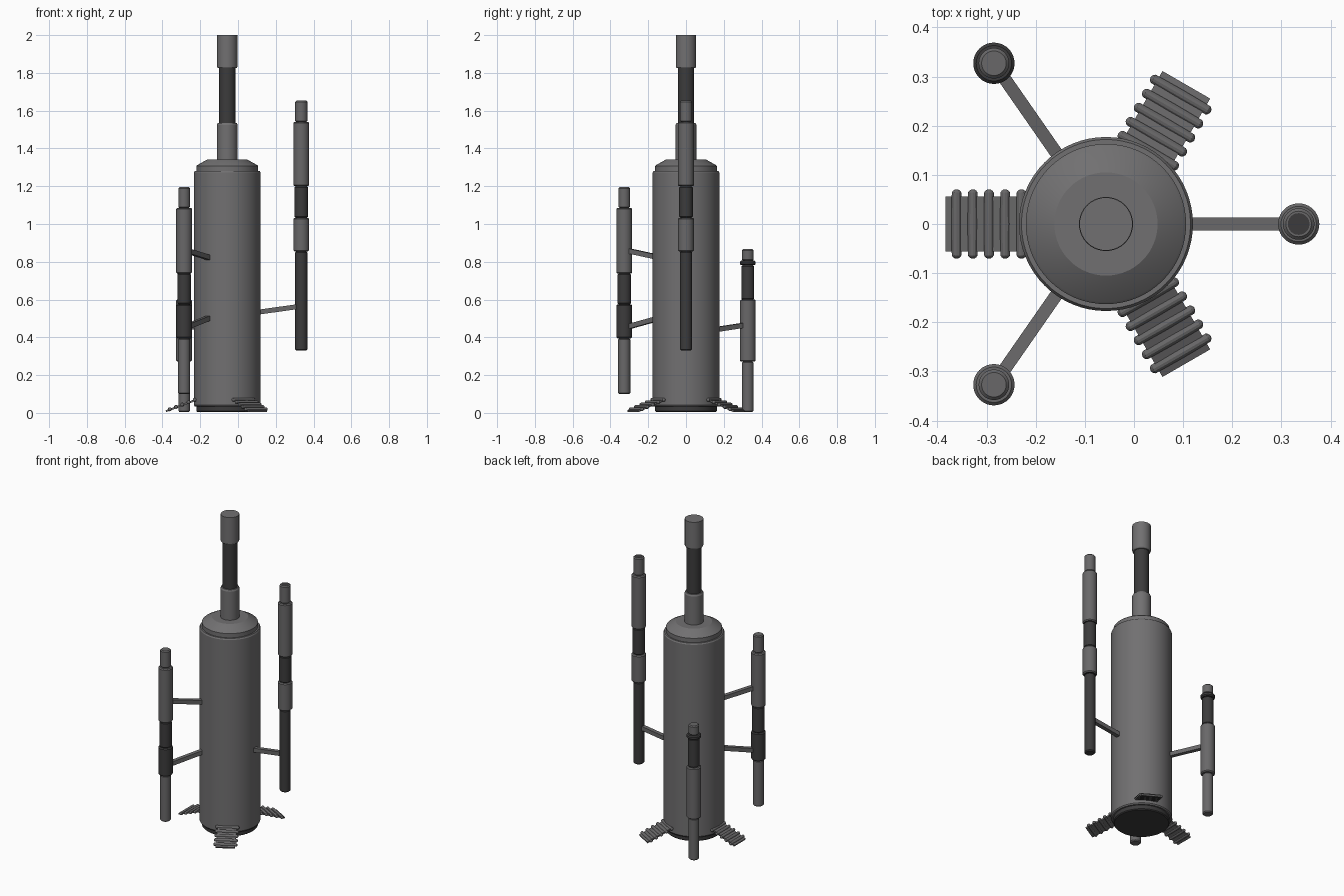
import bpy, bmesh, math
from mathutils import Vector, Matrix

if "Cube" in bpy.data.objects:
    bpy.data.objects.remove(bpy.data.objects["Cube"])


def mat(name, v):
    m = bpy.data.materials.new(name)
    m.diffuse_color = (v, v * 0.98, v, 1)
    m.use_nodes = True
    m.node_tree.nodes["Principled BSDF"].inputs["Base Color"].default_value = m.diffuse_color
    return m


LIGHT = mat("light_grey", 0.165)
MID = mat("mid_grey", 0.14)
DARK = mat("dark_grey", 0.045)
MATS = [LIGHT, MID, DARK]
CX = -0.057  # axis of the main tank


def finish(name, bm):
    bmesh.ops.recalc_face_normals(bm, faces=bm.faces)
    me = bpy.data.meshes.new(name)
    bm.to_mesh(me)
    bm.free()
    for m in MATS:
        me.materials.append(m)
    ob = bpy.data.objects.new(name, me)
    bpy.context.collection.objects.link(ob)
    bpy.ops.object.select_all(action='DESELECT')
    ob.select_set(True)
    bpy.context.view_layer.objects.active = ob
    bpy.ops.object.shade_smooth_by_angle(angle=math.radians(25))
    return ob


def lathe(name, x, y, profile, seg=40):
    """profile: (radius, z, material of the band rising to the next point)"""
    bm = bmesh.new()
    rings = [[bm.verts.new((x + r * math.cos(2 * math.pi * i / seg),
                            y + r * math.sin(2 * math.pi * i / seg), z))
              for i in range(seg)] for r, z, _ in profile]
    for k in range(len(rings) - 1):
        a, b = rings[k], rings[k + 1]
        for i in range(seg):
            j = (i + 1) % seg
            bm.faces.new((a[i], a[j], b[j], b[i])).material_index = profile[k][2]
    bm.faces.new(rings[0][::-1]).material_index = profile[0][2]
    bm.faces.new(rings[-1]).material_index = profile[-1][2]
    return finish(name, bm)


def stack(name, x, y, bands, top_mat, c=0.006):
    """column of cylinders with softened rims: (z0, z1, radius, material)"""
    p = []
    for z0, z1, r, m in bands:
        p += [(r - c, z0, m), (r, z0 + c, m), (r, z1 - c, m), (r - c, z1, m)]
    p.append((p[-1][0] - 0.004, p[-1][1], top_mat))
    return lathe(name, x, y, p)


def strut(name, p, q, w=0.026, h=0.026):
    p, q = Vector(p), Vector(q)
    d = (q - p).normalized()
    side = d.cross(Vector((0, 0, 1))).normalized()
    up = side.cross(d)
    rot = Matrix((d, side, up)).transposed().to_4x4()
    bm = bmesh.new()
    bmesh.ops.create_cube(bm, size=1, matrix=Matrix.Translation((p + q) / 2) @ rot
                          @ Matrix.Diagonal(((q - p).length, w, h, 1)))
    for f in bm.faces:
        f.material_index = 1
    return finish(name, bm)


# main tank with base, shoulder lip and conical cap
lathe("main_tank", CX, 0, [
    (0.158, 0.005, 2), (0.163, 0.01, 2), (0.163, 0.035, 0), (0.172, 0.035, 0),
    (0.177, 0.042, 0), (0.177, 1.272, 0), (0.172, 1.28, 0), (0.163, 1.28, 0),
    (0.163, 1.307, 0), (0.158, 1.312, 0), (0.105, 1.342, 0), (0.05, 1.342, 0)], 64)

# mast on the tank
lathe("mast", CX, 0, [
    (0.055, 1.33, 0), (0.055, 1.525, 0), (0.05, 1.535, 0), (0.043, 1.535, 2),
    (0.043, 1.825, 0), (0.05, 1.825, 0), (0.054, 1.832, 0), (0.054, 2.0, 0)])

# three side tubes
BX, BY = -0.285, 0.327
stack("right_tube", 0.335, 0, [
    (0.33, 0.855, 0.032, 2), (0.855, 1.033, 0.042, 1), (1.033, 1.2, 0.036, 2),
    (1.2, 1.54, 0.042, 1), (1.54, 1.653, 0.032, 1)], 2)
stack("front_tube", BX, -BY, [
    (0.1, 0.395, 0.032, 1), (0.395, 0.575, 0.042, 2), (0.575, 0.738, 0.036, 2),
    (0.738, 1.085, 0.042, 1), (1.085, 1.195, 0.031, 1)], 1)
stack("back_tube", BX, BY, [
    (0.005, 0.272, 0.031, 1), (0.272, 0.6, 0.042, 1), (0.6, 0.782, 0.034, 2),
    (0.782, 0.806, 0.042, 2), (0.806, 0.867, 0.031, 1)], 1)

# struts holding the tubes
A = (-0.148, 0.13)
strut("right_strut", (0.32, 0, 0.563), (0.105, 0, 0.533))
strut("back_strut", (BX, BY, 0.467), (A[0], A[1], 0.437))
strut("front_upper_strut", (BX, -BY, 0.863), (A[0], -A[1], 0.82))
strut("front_lower_strut", (BX, -BY, 0.45), (A[0], -A[1], 0.505))


# ribbed feet: capsule rods on a sloping plate
def foot(name, ang):
    bm = bmesh.new()
    base = Matrix.Translation((CX, 0, 0)) @ Matrix.Rotation(ang, 4, 'Z')
    for i in range(5):
        d, z = 0.172 + 0.033 * i, 0.069 - 0.0125 * i
        res = bmesh.ops.create_uvsphere(bm, u_segments=12, v_segments=8, radius=0.0105)
        for v in res["verts"]:
            if v.co.z > 1e-5:
                v.co.z += 0.06
            elif v.co.z < -1e-5:
                v.co.z -= 0.06
            else:
                v.co.z = 0
        bmesh.ops.transform(bm, verts=res["verts"], matrix=base
                            @ Matrix.Translation((d, 0, z)) @ Matrix.Rotation(math.pi / 2, 4, 'X'))
    slope = math.atan2(0.0125, 0.033)
    bmesh.ops.create_cube(bm, size=1, matrix=base @ Matrix.Translation((0.241, 0, 0.0405))
                          @ Matrix.Rotation(slope, 4, 'Y') @ Matrix.Diagonal((0.18, 0.112, 0.01, 1)))
    for f in bm.faces:
        f.material_index = 1
    return finish(name, bm)


for n, a in (("left_foot", 180), ("back_right_foot", 60), ("front_right_foot", -60)):
    foot(n, math.radians(a))
